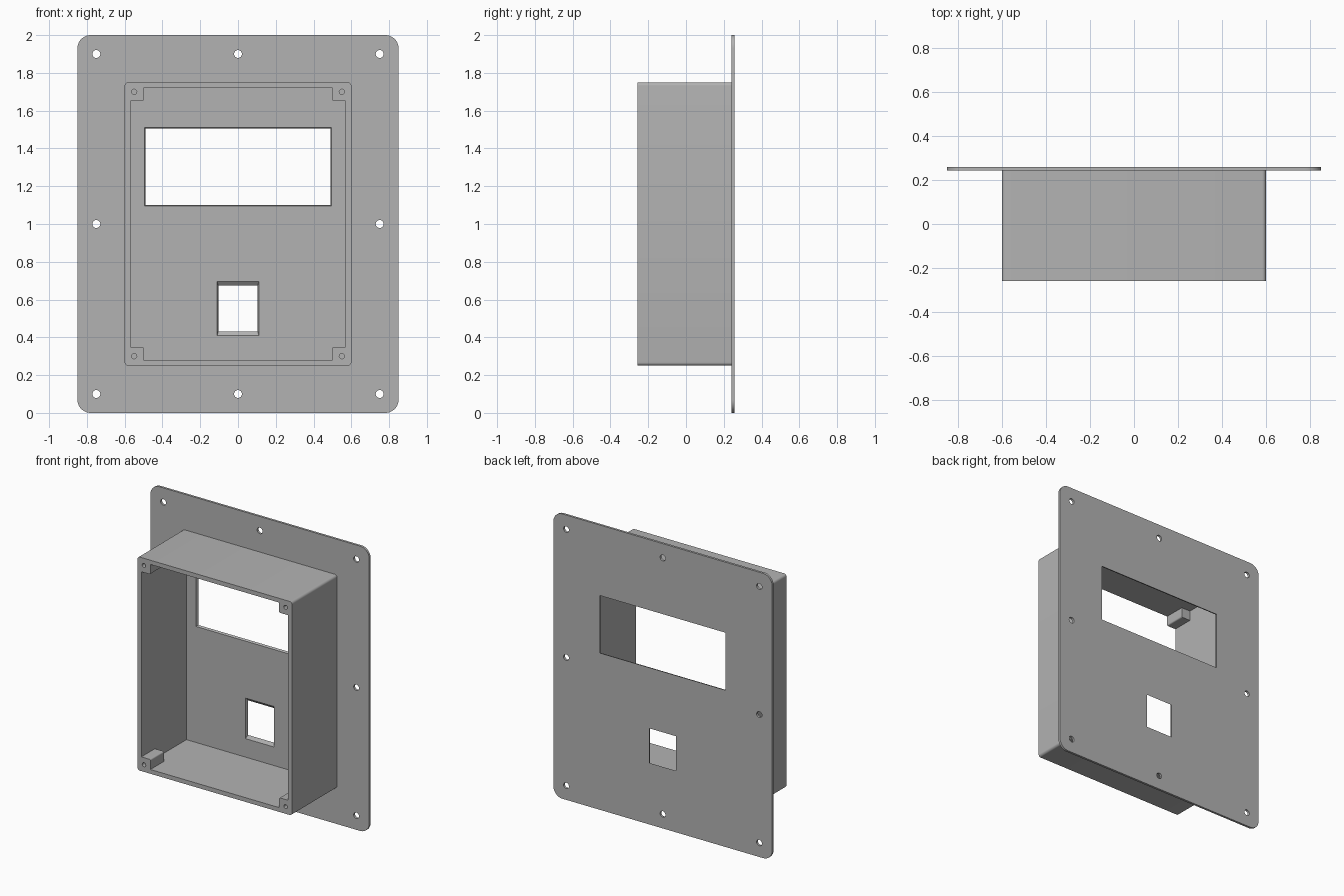
import bpy, bmesh, math

cube = bpy.data.objects.get("Cube")
if cube:
    bpy.data.objects.remove(cube, do_unlink=True)

grey = bpy.data.materials.new("plain grey")
grey.use_nodes = True
grey.diffuse_color = (0.45, 0.45, 0.45, 1)
grey.node_tree.nodes["Principled BSDF"].inputs["Base Color"].default_value = (0.45, 0.45, 0.45, 1)


def outline(x0, x1, z0, z1, r, steps):
    """Rounded rectangle in the x-z plane; r = 0 gives sharp corners."""
    if r == 0:
        return [(x1, z1), (x0, z1), (x0, z0), (x1, z0)]
    corners = [(x1 - r, z1 - r), (x0 + r, z1 - r), (x0 + r, z0 + r), (x1 - r, z0 + r)]
    pts = []
    for i, (cx, cz) in enumerate(corners):
        for k in range(steps + 1):
            a = math.pi / 2 * (i + k / steps)
            pts.append((cx + r * math.cos(a), cz + r * math.sin(a)))
    return pts


def circle(x, z, r, n=24):
    return [(x + r * math.cos(math.tau * k / n), z + r * math.sin(math.tau * k / n)) for k in range(n)]


def loft(name, y0, y1, front, back=None):
    """Solid between a front outline at y0 and a back outline at y1."""
    bm = bmesh.new()
    a = [bm.verts.new((x, y0, z)) for x, z in front]
    b = [bm.verts.new((x, y1, z)) for x, z in back or front]
    bm.faces.new(a)
    bm.faces.new(b[::-1])
    for i in range(len(a)):
        j = (i + 1) % len(a)
        bm.faces.new((a[i], b[i], b[j], a[j]))
    bmesh.ops.recalc_face_normals(bm, faces=bm.faces)
    mesh = bpy.data.meshes.new(name)
    bm.to_mesh(mesh)
    bm.free()
    mesh.materials.append(grey)
    obj = bpy.data.objects.new(name, mesh)
    bpy.context.collection.objects.link(obj)
    return obj


def activate(obj):
    bpy.ops.object.select_all(action='DESELECT')
    obj.select_set(True)
    bpy.context.view_layer.objects.active = obj


def cut(obj, cutter):
    activate(obj)
    mod = obj.modifiers.new("cut", 'BOOLEAN')
    mod.operation = 'DIFFERENCE'
    mod.solver = 'EXACT'
    mod.object = cutter
    bpy.ops.object.modifier_apply(modifier=mod.name)
    bpy.data.objects.remove(cutter, do_unlink=True)


FRONT, SEAT, BACK = -0.258, 0.242, 0.258

# Mounting plate with rounded corners
plate = loft("mounting_plate", SEAT, BACK, outline(-0.85, 0.85, 0, 2, 0.07, 10))


def tapered_opening(name, front, back):
    """Opening narrowing from the plate's front face to its back face, extended past both."""
    grow = [2 * f - b for f, b in zip(front, back)]
    shrink = [2 * b - f for f, b in zip(front, back)]
    t = BACK - SEAT
    cut(plate, loft(name, SEAT - t, BACK + t, outline(*grow, 0, 1), outline(*shrink, 0, 1)))


# Display window and small lower opening
tapered_opening("window_cutter", (-0.496, 0.496, 1.095, 1.512), (-0.489, 0.489, 1.101, 1.505))
tapered_opening("lower_cutter", (-0.11, 0.11, 0.41, 0.695), (-0.104, 0.104, 0.432, 0.675))

# Mounting holes around the plate rim
for x in (-0.75, 0, 0.75):
    for z in (0.1, 1, 1.9):
        if (x, z) != (0, 1):
            cut(plate, loft("hole_cutter", SEAT - 0.1, BACK + 0.1, circle(x, z, 0.021)))

# Open box: the cavity is notched at its corners, leaving the screw posts
box = loft("box_walls", FRONT, SEAT + 0.004, outline(-0.6, 0.6, 0.25, 1.75, 0.018, 6))
cavity = loft("cavity_cutter", FRONT - 0.04, SEAT + 0.04, outline(-0.57, 0.57, 0.28, 1.72, 0, 1))
posts = [(sx * 0.54, 1 + sz * 0.69) for sx in (-1, 1) for sz in (-1, 1)]
for x, z in posts:
    cut(cavity, loft("post_cutter", FRONT - 0.08, FRONT + 0.15,
                     outline(x - 0.04, x + 0.04, z - 0.04, z + 0.04, 0.009, 4)))
cut(box, cavity)

# Blind screw holes in the posts
for sx in (-1, 1):
    for z in (0.3, 1.7):
        cut(box, loft("screw_cutter", FRONT - 0.04, FRONT + 0.12, circle(sx * 0.55, z, 0.014, 16)))

for obj in (plate, box):
    activate(obj)
    bpy.ops.object.shade_smooth_by_angle(angle=math.radians(30))
